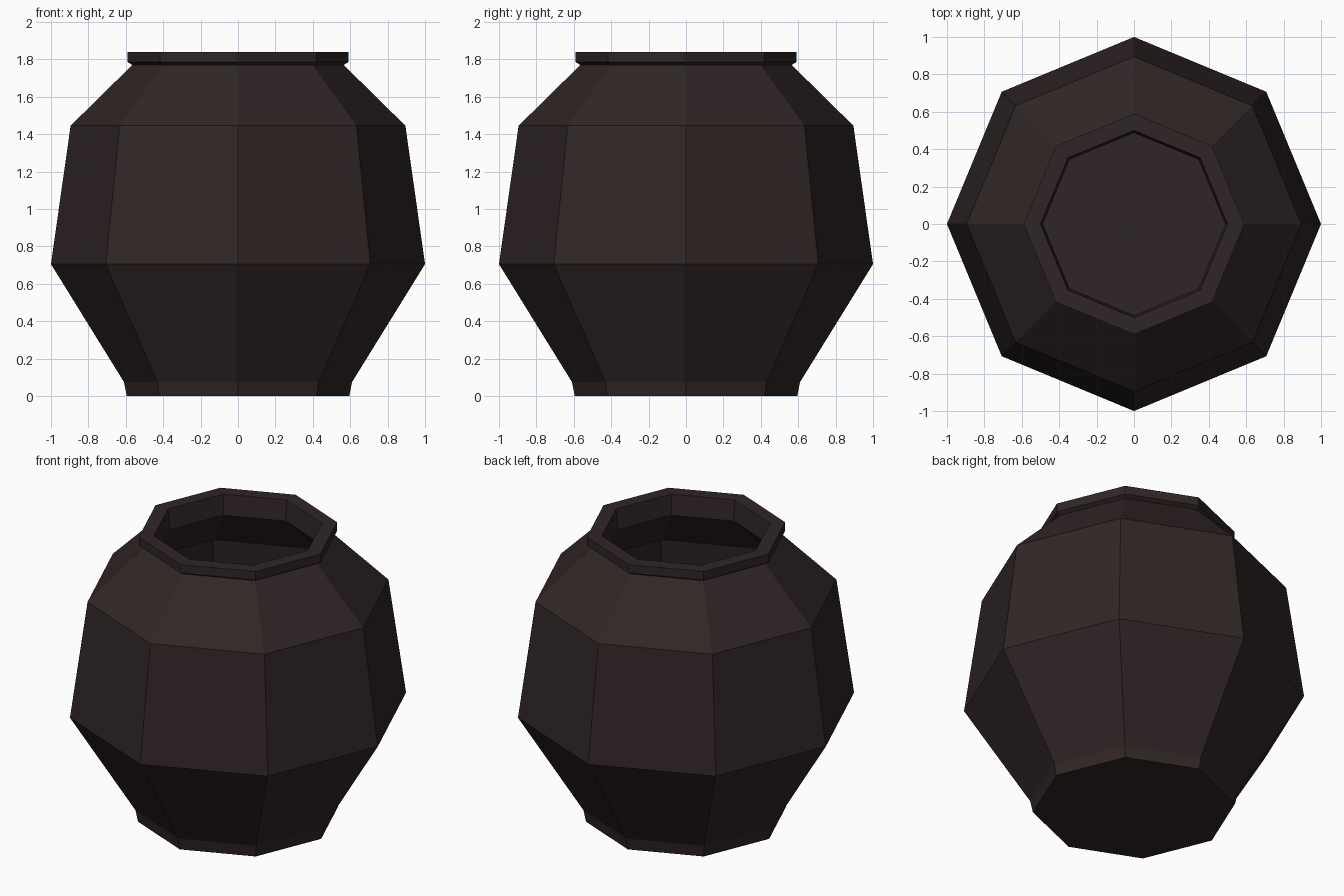
import bpy, bmesh, math

if "Cube" in bpy.data.objects:
    bpy.data.objects.remove(bpy.data.objects["Cube"])

clay = bpy.data.materials.new("dark_brown_clay")
clay.diffuse_color = (0.030, 0.019, 0.019, 1)
clay.use_nodes = True
clay.node_tree.nodes["Principled BSDF"].inputs["Base Color"].default_value = clay.diffuse_color

SIDES = 8
# (radius, height): outside from base to lip, then inside down to the floor
profile = [(0.595, 0), (0.61, 0.075), (1.0, 0.705), (0.895, 1.445),
           (0.565, 1.77), (0.59, 1.785), (0.59, 1.84), (0.50, 1.84),
           (0.487, 1.71), (0.82, 1.40), (0.92, 0.72), (0.53, 0.09)]

bm = bmesh.new()
rings = []
for r, z in profile:
    rings.append([bm.verts.new((r * math.cos(2 * math.pi * i / SIDES),
                                r * math.sin(2 * math.pi * i / SIDES), z))
                  for i in range(SIDES)])

# walls
for a, b in zip(rings, rings[1:]):
    for i in range(SIDES):
        j = (i + 1) % SIDES
        bm.faces.new((a[i], a[j], b[j], b[i]))

# base and inner floor
bm.faces.new(rings[0][::-1])
bm.faces.new(rings[-1])
bmesh.ops.recalc_face_normals(bm, faces=bm.faces)

mesh = bpy.data.meshes.new("clay_pot")
bm.to_mesh(mesh)
bm.free()
mesh.materials.append(clay)
bpy.context.collection.objects.link(bpy.data.objects.new("clay_pot", mesh))
